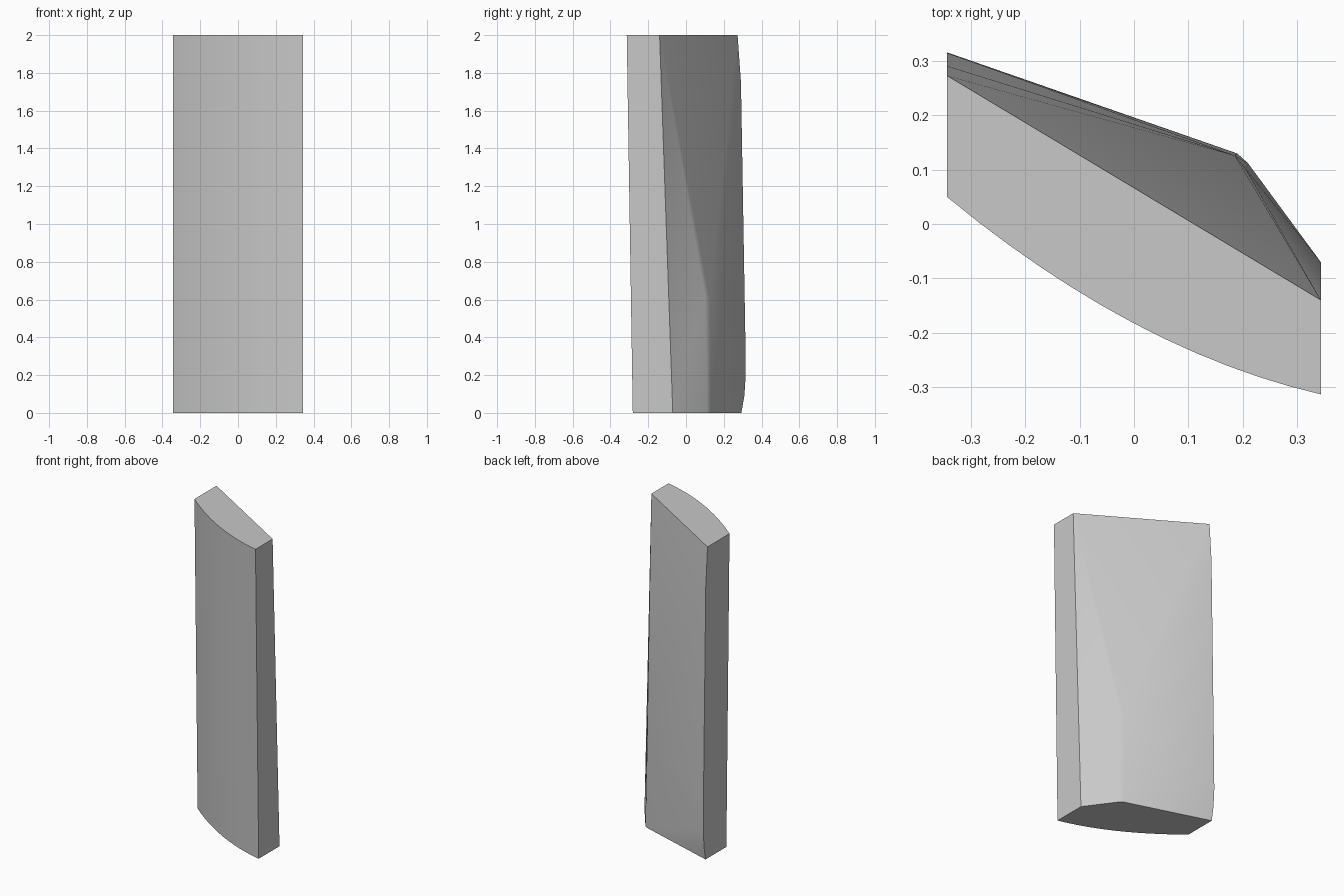
import bpy
import bmesh
import math

cube = bpy.data.objects.get("Cube")
if cube:
    bpy.data.objects.remove(cube, do_unlink=True)

HALF = 0.344
HEIGHT = 2.0
STEPS = 12


def front_y(x):
    return -0.183 - 0.528 * x + 0.43 * x * x


points = []

# Bowed front face, leaning slightly forward towards the top
for i in range(STEPS + 1):
    x = -HALF + 2 * HALF * i / STEPS
    points += [(x, front_y(x), HEIGHT), (x, front_y(x) + 0.032, 0)]

# Back edge of the right-hand side, and the curved back edge of the other side
points += [(HALF, -0.14, HEIGHT), (HALF, -0.07, 0)]
for y, z in [(0.293, 0), (0.309, 0.09), (0.316, 0.2), (0.315, 0.35),
             (0.305, 1.0), (0.291, 1.75), (0.273, HEIGHT)]:
    points.append((-HALF, y, z))

# Softened back ridge, ending where the sloping upper facet begins
for x, y, z in [(0.19, 0.13, 0), (0.21, 0.112, 0),
                (0.186, 0.126, 0.6), (0.207, 0.1, 0.62)]:
    points.append((x, y, z))

# Convex slab through all the edges
bm = bmesh.new()
for p in points:
    bm.verts.new(p)
hull = bmesh.ops.convex_hull(bm, input=bm.verts)
loose = [v for v in bm.verts if not v.link_faces]
bmesh.ops.delete(bm, geom=loose, context='VERTS')
bmesh.ops.dissolve_limit(bm, angle_limit=math.radians(0.3),
                         verts=bm.verts, edges=bm.edges)
bmesh.ops.recalc_face_normals(bm, faces=bm.faces)

mesh = bpy.data.meshes.new("faceted_slab")
bm.to_mesh(mesh)
bm.free()
slab = bpy.data.objects.new("faceted_slab", mesh)
bpy.context.collection.objects.link(slab)

# Plain grey material
grey = bpy.data.materials.new("plain_grey")
grey.use_nodes = True
colour = (0.58, 0.58, 0.58, 1)
grey.diffuse_color = colour
for node in grey.node_tree.nodes:
    if node.type == 'BSDF_PRINCIPLED':
        node.inputs["Base Color"].default_value = colour
mesh.materials.append(grey)

# Smooth facets, crisp outer edges
bpy.ops.object.select_all(action='DESELECT')
slab.select_set(True)
bpy.context.view_layer.objects.active = slab
bpy.ops.object.shade_smooth_by_angle(angle=math.radians(30))
